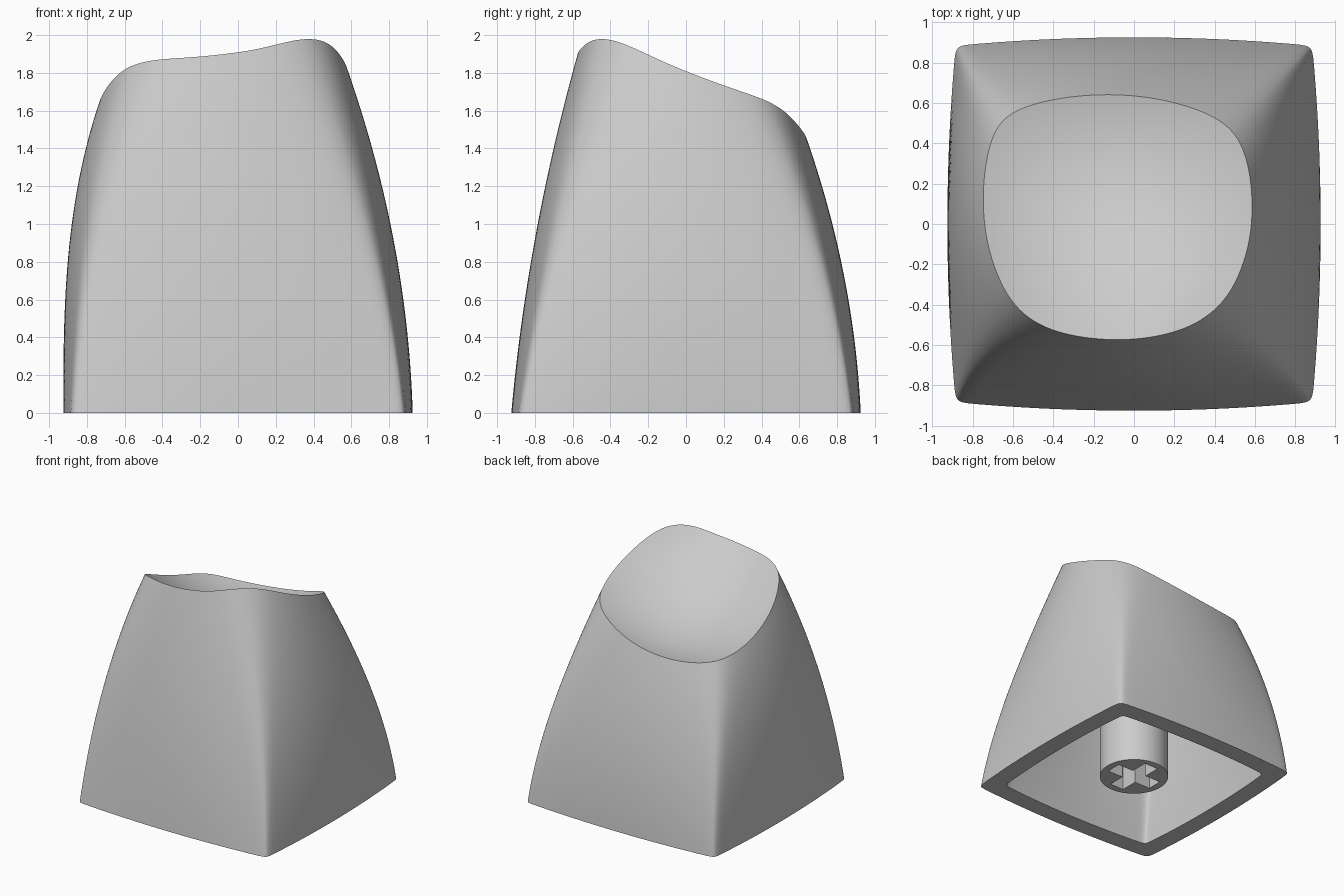
import bpy, bmesh, math

cube = bpy.data.objects.get("Cube")
if cube:
    bpy.data.objects.remove(cube, do_unlink=True)

grey = bpy.data.materials.new("plain grey")
grey.use_nodes = True
COLOUR = (0.6, 0.6, 0.6, 1)
grey.diffuse_color = COLOUR
grey.node_tree.nodes["Principled BSDF"].inputs["Base Color"].default_value = COLOUR


def dish(x, y):
    """Height of the tilted, hollowed top, highest at one front corner."""
    hollow = 1.535 + 0.21 * x - 0.4 * y + 0.45 * (x * x + y * y)
    corner_lift = 0.5 * max(0, x - y - 0.6) ** 2
    return hollow - 0.17 * x * x * y + corner_lift


def wall(phi, z, inset=0.0):
    """Point on the wall at one direction and height."""
    left = 0.925 - 0.045 * z ** 2.9
    right = 0.925 - 0.03 * z - 0.088 * z * z
    front = 0.925 - 0.09 * z - 0.05 * z * z
    back = 0.925 - 0.046 * z - 0.104 * z * z
    # square with crisp corners at the base, rounder and more bowed higher up
    t = z / 1.9
    n = 1 / (0.02 + 0.12 * t ** 2)
    c, s = math.cos(phi), math.sin(phi)
    r = (abs(c) ** n + abs(s) ** n) ** (-1 / n)
    px, py = r * c, r * s
    bow = 0.045 + 0.14 * t
    px, py = px * (1 - bow * py * py), py * (1 - bow * px * px)
    x = (right - left) / 2 + ((right + left) / 2 - inset) * px
    y = (back - front) / 2 + ((back + front) / 2 - inset) * py
    return x, y, z


def rim_height(phi):
    """Height where the wall meets the dished top."""
    low, high = 1.0, 2.3
    for _ in range(40):
        mid = (low + high) / 2
        x, y, z = wall(phi, mid)
        if z < dish(x, y):
            low = mid
        else:
            high = mid
    return low


def directions(per_corner=40):
    """Directions round the cap, packed closer at the four corners."""
    out = []
    for corner in range(4):
        for i in range(per_corner):
            t = 2 * i / per_corner - 1
            warped = math.copysign(abs(t) ** 1.6, t)
            out.append(math.pi / 4 * (2 * corner + 1 + warped))
    return out


def add_object(name, bm):
    bmesh.ops.recalc_face_normals(bm, faces=bm.faces)
    mesh = bpy.data.meshes.new(name)
    bm.to_mesh(mesh)
    bm.free()
    obj = bpy.data.objects.new(name, mesh)
    bpy.context.collection.objects.link(obj)
    mesh.materials.append(grey)
    return obj


def smooth(obj):
    bpy.ops.object.select_all(action="DESELECT")
    obj.select_set(True)
    bpy.context.view_layer.objects.active = obj
    bpy.ops.object.shade_smooth_by_angle(angle=math.radians(35))


# Cap shell: rings from the dish centre, down the outside, up the inside
phis = directions()
tops = [rim_height(p) for p in phis]
rim = [wall(p, h) for p, h in zip(phis, tops)]
CX, CY = -0.07, 0.03
CEILING, THICK = 1.25, 0.155
rings = []
for i in range(1, 24):
    f = i / 24
    flat = [(CX + (x - CX) * f, CY + (y - CY) * f) for x, y, z in rim]
    rings.append([(x, y, dish(x, y)) for x, y in flat])
for i in range(28, -1, -1):
    rings.append([wall(p, h * i / 28) for p, h in zip(phis, tops)])
for i in range(13):
    rings.append([wall(p, CEILING * i / 12, THICK) for p in phis])

bm = bmesh.new()
loops = [[bm.verts.new(co) for co in ring] for ring in rings]
count = len(phis)
for a, b in zip(loops, loops[1:]):
    for j in range(count):
        k = (j + 1) % count
        bm.faces.new((a[j], b[j], b[k], a[k]))
for loop, z in ((loops[0], dish(CX, CY)), (loops[-1], CEILING)):
    centre = bm.verts.new((CX, CY, z))
    for j in range(count):
        bm.faces.new((centre, loop[j], loop[(j + 1) % count]))
smooth(add_object("cap_shell", bm))

# Stem: cylinder under the ceiling with a cross-shaped socket
STEM_BOTTOM, STEM_RADIUS = 0.03, 0.275
height = CEILING + 0.02 - STEM_BOTTOM
bm = bmesh.new()
bmesh.ops.create_cone(bm, cap_ends=True, segments=64, radius1=STEM_RADIUS,
                      radius2=STEM_RADIUS, depth=height)
bmesh.ops.translate(bm, verts=bm.verts, vec=(0, 0, STEM_BOTTOM + height / 2))
stem = add_object("stem", bm)
for sx, sy in ((0.43, 0.13), (0.13, 0.43)):
    bm = bmesh.new()
    bmesh.ops.create_cube(bm, size=1)
    bmesh.ops.scale(bm, verts=bm.verts, vec=(sx, sy, 0.8))
    bmesh.ops.translate(bm, verts=bm.verts, vec=(0, 0, STEM_BOTTOM))
    cutter = add_object("socket_cutter", bm)
    cutter.hide_render = True
    cut = stem.modifiers.new("socket", "BOOLEAN")
    cut.operation, cut.solver, cut.object = "DIFFERENCE", "EXACT", cutter
    bpy.context.view_layer.objects.active = stem
    bpy.ops.object.modifier_apply(modifier=cut.name)
    bpy.data.objects.remove(cutter, do_unlink=True)
smooth(stem)
